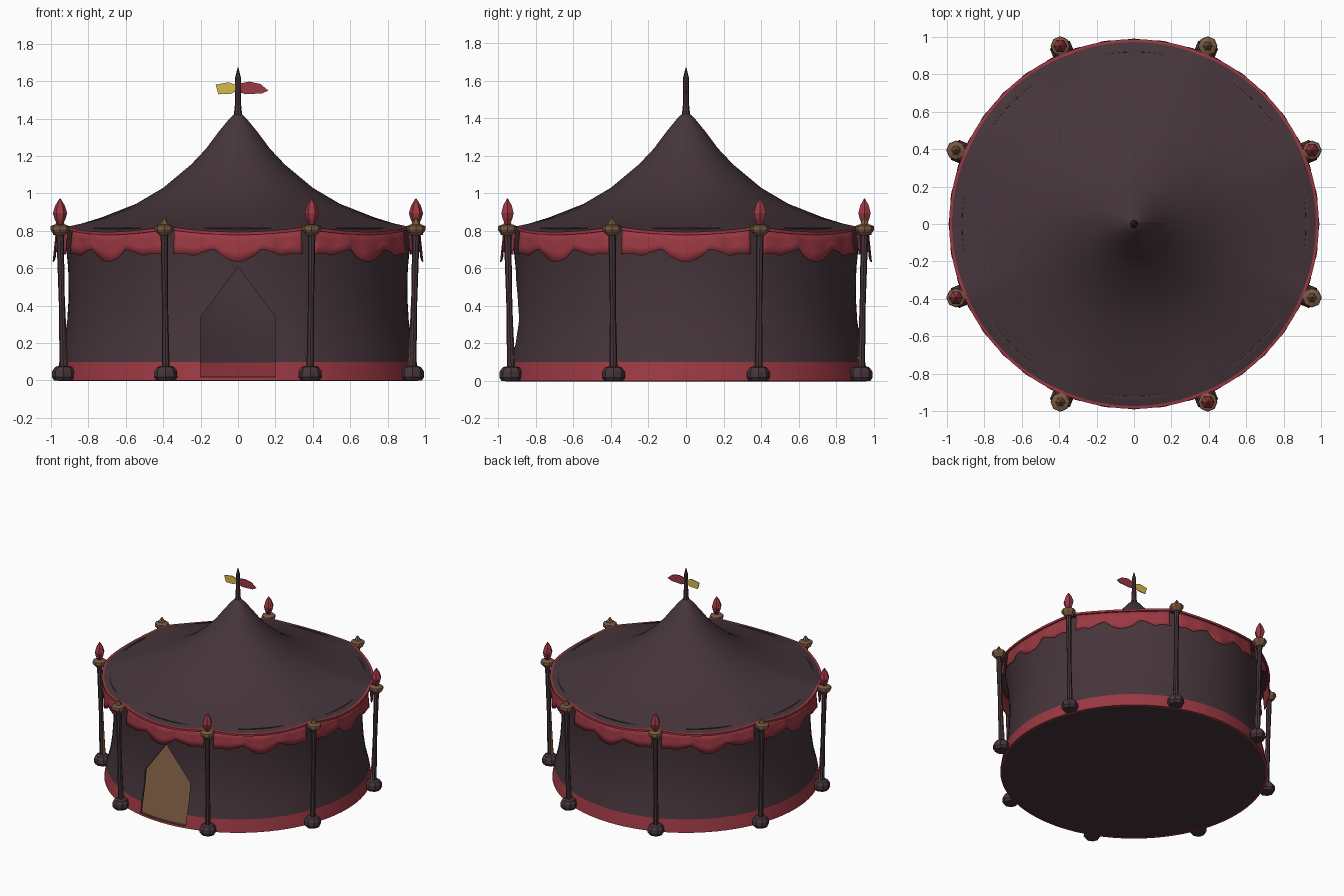
import bpy, bmesh, math
from mathutils import Vector

if "Cube" in bpy.data.objects:
    bpy.data.objects.remove(bpy.data.objects["Cube"])

def material(name, rgb):
    m = bpy.data.materials.new(name)
    m.diffuse_color = (*rgb, 1)
    m.use_nodes = True
    m.node_tree.nodes["Principled BSDF"].inputs["Base Color"].default_value = m.diffuse_color
    return m

PURPLE = material("dark_plum_canvas", (0.062, 0.036, 0.045))
RED = material("red_cloth", (0.33, 0.04, 0.055))
BROWN = material("brown_wood", (0.19, 0.098, 0.05))
YELLOW = material("yellow_cloth", (0.68, 0.49, 0.075))

def finish(name, bm, mats, smooth=True):
    me = bpy.data.meshes.new(name)
    bm.to_mesh(me)
    bm.free()
    for m in mats:
        me.materials.append(m)
    if smooth:
        me.shade_smooth()
    ob = bpy.data.objects.new(name, me)
    bpy.context.collection.objects.link(ob)
    return ob

def sheet(name, us, rows, point, mats, closed=False, rule=None, smooth=True):
    """Grid surface: point(u, row) for every u (around) and row (upwards)."""
    bm = bmesh.new()
    grid = [[bm.verts.new(point(u, r)) for u in us] for r in rows]
    n = len(us)
    for a, b in zip(grid, grid[1:]):
        for i in range(n if closed else n - 1):
            k = (i + 1) % n
            f = bm.faces.new((a[i], a[k], b[k], b[i]))
            if rule:
                f.material_index = rule(f.calc_center_median())
    return finish(name, bm, mats, smooth)

def lathe(name, profile, sides, mats, base=(0, 0, 0), top=None, smooth=False):
    """Turned part; shifts from base towards top in x and y as height grows."""
    bm = bmesh.new()
    h0, h1 = profile[0][1], profile[-1][1]
    rings = []
    for r, z in profile:
        t = (z - h0) / (h1 - h0)
        c = Vector(base).lerp(Vector(top or base), t)
        rings.append([bm.verts.new((c.x + r * math.cos(2 * math.pi * i / sides),
                                    c.y + r * math.sin(2 * math.pi * i / sides), z))
                      for i in range(sides)])
    for a, b in zip(rings, rings[1:]):
        for i in range(sides):
            k = (i + 1) % sides
            bm.faces.new((a[i], a[k], b[k], b[i]))
    bm.faces.new(rings[0][::-1])
    bm.faces.new(rings[-1])
    return finish(name, bm, mats, smooth)

def polar(r, deg, z):
    a = math.radians(deg)
    return (r * math.cos(a), r * math.sin(a), z)

def panel_u(deg):
    """-1..1 across the panel between two poles."""
    return ((deg + 22.5) % 45 - 22.5) / 22.5

def edge_z(deg):
    return 0.79 + 0.03 * panel_u(deg) ** 2

def thicken(ob, t, offset=-1):
    s = ob.modifiers.new("thickness", 'SOLIDIFY')
    s.thickness, s.offset = t, offset

around = [i * 3.75 for i in range(96)]

# Roof: concave cone whose rim sags between the poles
def roof_point(deg, row):
    r, z = row
    return polar(r, deg, z + (edge_z(deg) + 0.005 - 0.81) * (r / 0.975) ** 5)
roof_rows = [(0.975, 0.81), (0.85, 0.842), (0.73, 0.875), (0.545, 0.945), (0.4, 1.03),
             (0.25, 1.155), (0.17, 1.24), (0.107, 1.325), (0.05, 1.395), (0.025, 1.42), (0.002, 1.43)]
sheet("roof", around, roof_rows, roof_point, [PURPLE], closed=True)

# Red rim under the roof edge
sheet("roof_rim", around, [(0.96, -0.012), (0.988, -0.012), (0.988, 0.004), (0.97, 0.006)],
      lambda d, r: polar(r[0], d, edge_z(d) + r[1]), [RED], closed=True, smooth=False)

# Wall with red base band, waisted, with a pointed door opening
wall_rows = [(0.972, 0.0), (0.955, 0.1), (0.93, 0.2), (0.913, 0.32), (0.905, 0.45),
             (0.908, 0.6), (0.92, 0.72), (0.935, 0.815)]
wall = sheet("wall", around, wall_rows, lambda d, r: polar(r[0], d, r[1]), [PURPLE, RED],
             closed=True, rule=lambda c: int(c.z < 0.1))
thicken(wall, 0.015)
bm = bmesh.new()
outline = [(-0.2, 0.015), (0.2, 0.015), (0.2, 0.34), (0, 0.605), (-0.2, 0.34)]
face = bm.faces.new([bm.verts.new((x, -1.2, z)) for x, z in outline])
ext = bmesh.ops.extrude_face_region(bm, geom=[face])
bmesh.ops.translate(bm, vec=(0, 0.6, 0), verts=[v for v in ext["geom"] if isinstance(v, bmesh.types.BMVert)])
bmesh.ops.recalc_face_normals(bm, faces=bm.faces)
cutter = finish("door_cutter", bm, [PURPLE], smooth=False)
cutter.hide_render = True
cutter.hide_viewport = False
cutter.display_type = 'WIRE'
cut = wall.modifiers.new("door_opening", 'BOOLEAN')
cut.operation, cut.solver, cut.object = 'DIFFERENCE', 'EXACT', cutter
bpy.context.view_layer.objects.active = wall
for m in ("thickness", "door_opening"):
    bpy.ops.object.modifier_apply(modifier=m)
bpy.data.objects.remove(cutter)
wall.select_set(True)
bpy.ops.object.shade_smooth_by_angle(angle=math.radians(35))

# Floor: wood on top, dark underside
floor = lathe("floor", [(0.965, 0.001), (0.957, 0.022)], 96, [BROWN, PURPLE])
for p in floor.data.polygons:
    p.material_index = int(p.normal.z < -0.5)

# Scalloped valance, one panel between each pair of poles
def hem(u):
    a = abs(u)
    if a < 0.36:                         # wide middle scallop
        return 0.635 + 0.07 * (a / 0.36) ** 2
    s = (a - 0.36) / 0.64                # side scallops
    return 0.662 + 0.043 * (1 - s) ** 4 + 0.012 * abs(math.sin(s * 2 * math.pi)) + 0.012 * s ** 3
for k in range(8):
    mid = k * 45
    def valance_point(d, t, mid=mid):
        u = (d - mid) / 20.5
        low = hem(u)
        z = low + (edge_z(d) - low) * t
        return polar(0.975 + 0.012 * (1 - t) + 0.004 * math.cos(u * 14) * (1 - t), d, z)
    v = sheet("valance_%d" % (k + 1), [mid - 20.5 + 41 * i / 40 for i in range(41)],
              [0, 0.33, 0.66, 1], valance_point, [RED])
    thicken(v, 0.006)

# Poles with feet, caps and alternating finials
for k in range(8):
    deg = 22.5 + 45 * k
    low, top = polar(1.01, deg, 0), polar(1.03, deg, 0)
    n = "_%d" % (k + 1)
    lathe("pole_foot" + n, [(0.05, 0), (0.062, 0.018), (0.06, 0.05), (0.045, 0.072), (0.025, 0.078)],
          8, [PURPLE], low)
    lathe("pole" + n, [(0.021, 0.06), (0.016, 0.4), (0.02, 0.8)], 8, [PURPLE], low, top)
    lathe("pole_core" + n, [(0.019, 0.06), (0.014, 0.25), (0.01, 0.5)], 6, [BROWN],
          polar(1.002, deg, 0), polar(1.016, deg, 0))
    lathe("pole_cap" + n, [(0.025, 0.775), (0.045, 0.795), (0.052, 0.808), (0.05, 0.825), (0.025, 0.835)],
          8, [BROWN], top)
    if k % 2 == 0:
        lathe("red_finial" + n, [(0.014, 0.832), (0.03, 0.865), (0.038, 0.895), (0.026, 0.935), (0.003, 0.972)],
              6, [RED], top)
    else:
        lathe("wood_finial" + n, [(0.028, 0.83), (0.018, 0.848), (0.003, 0.872)], 6, [BROWN], top)

# Mast
lathe("mast", [(0.024, 1.4), (0.017, 1.47), (0.015, 1.62), (0.002, 1.672)], 8, [PURPLE])

# Pennants
def pennant(name, pts, mat):
    bm = bmesh.new()
    bm.faces.new([bm.verts.new(p) for p in pts])
    bmesh.ops.triangulate(bm, faces=bm.faces)
    thicken(finish(name, bm, [mat], smooth=False), 0.006, 0)
pennant("yellow_pennant", [(-0.012, 0, 1.545), (-0.012, 0, 1.58), (-0.05, 0, 1.594),
                           (-0.12, 0, 1.582), (-0.105, 0, 1.53), (-0.04, 0, 1.532)], YELLOW)
pennant("red_pennant", [(0.012, 0, 1.54), (0.04, 0, 1.53), (0.13, 0, 1.535), (0.162, 0, 1.55),
                        (0.12, 0, 1.585), (0.06, 0, 1.598), (0.012, 0, 1.588)], RED)
